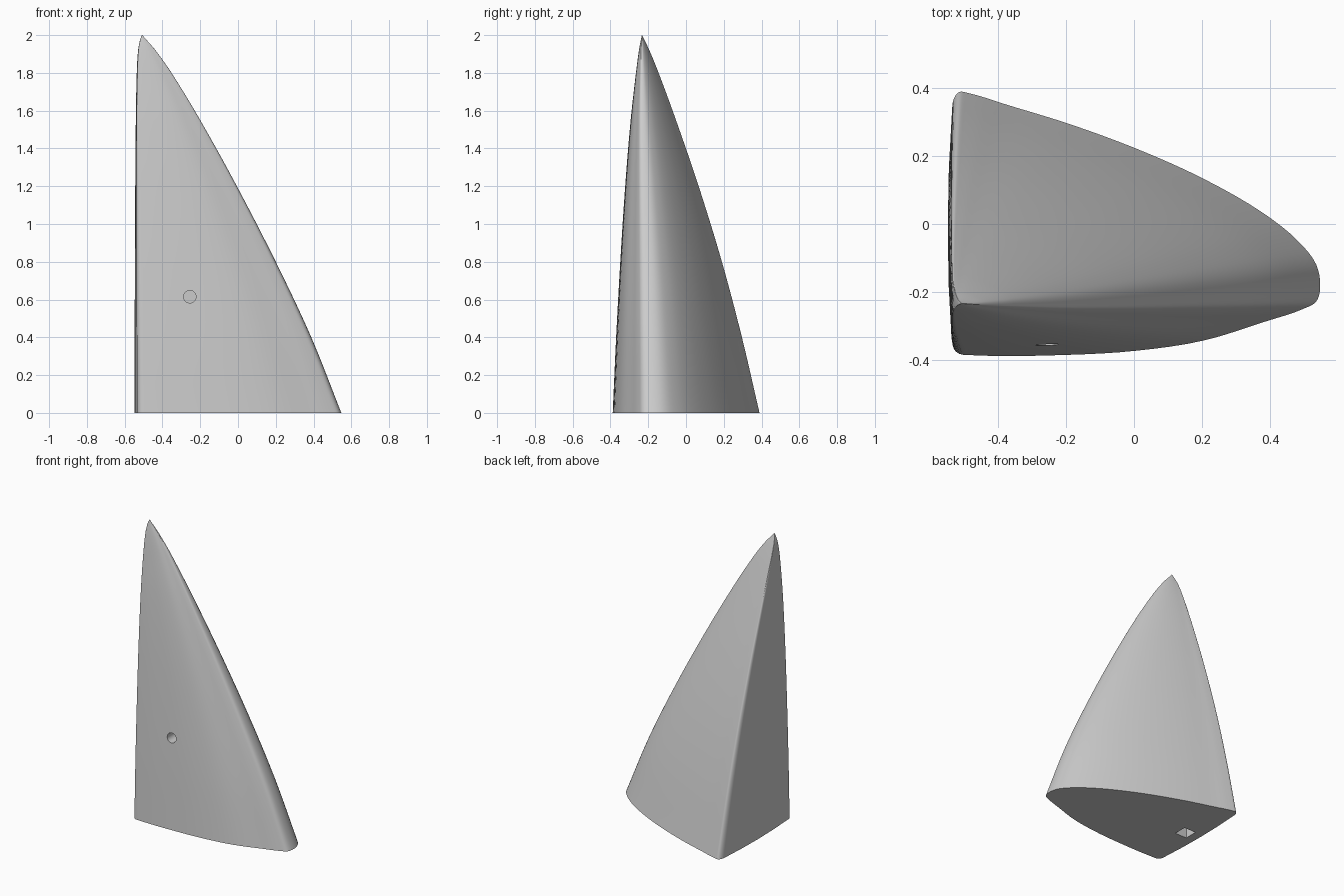
import bpy
from mathutils import Vector
from mathutils.geometry import interpolate_bezier

cube = bpy.data.objects.get("Cube")
if cube:
    bpy.data.objects.remove(cube, do_unlink=True)

# One grey material
grey = bpy.data.materials.new("light grey")
grey.use_nodes = True
colour = (0.6, 0.6, 0.6, 1)
grey.diffuse_color = colour
grey.node_tree.nodes["Principled BSDF"].inputs["Base Color"].default_value = colour

# Foot outline, counter-clockwise, from the rounded nose round the flat side
OUTLINE = [(.547, -.19), (.535, -.12), (.48, -.05), (.38, .03), (.2, .133), (0, .222),
           (-.2, .295), (-.38, .35), (-.5, .386), (-.525, .389), (-.541, .37), (-.547, .33),
           (-.547, -.33), (-.541, -.37), (-.525, -.384), (-.49, -.388), (-.2, -.387), (0, -.375),
           (.2, -.345), (.38, -.29), (.5, -.25), (.535, -.23)]

# Extents by height: z, x min, x max, y min, y max
RAILS = [(0, -.547, .547, -.388, .389), (.4, -.547, .388, -.37, .296),
         (.8, -.546, .2, -.348, .19), (1.2, -.544, -.006, -.322, .067),
         (1.55, -.541, -.2, -.293, -.053), (1.8, -.536, -.352, -.265, -.145),
         (1.92, -.529, -.437, -.249, -.194), (1.98, -.517, -.489, -.238, -.223),
         (2, -.508, -.506, -.234, -.232)]


def smooth_loop(points, steps):
    """Closed curve through the points, with handles fitted to each span."""
    pts = [Vector(p) for p in points]
    n = len(pts)
    unit = [(pts[(i + 1) % n] - p).normalized() for i, p in enumerate(pts)]
    tangent = [(unit[i - 1] + unit[i]).normalized() for i in range(n)]
    loop = []
    for i, a in enumerate(pts):
        j = (i + 1) % n
        b = pts[j]
        reach = (b - a).length / 3
        loop += interpolate_bezier(a, a + tangent[i] * reach, b - tangent[j] * reach, b, steps + 1)[:-1]
    return loop


def rail_slope(i, k):
    a, b = RAILS[max(i - 1, 0)], RAILS[min(i + 1, len(RAILS) - 1)]
    return (b[k] - a[k]) / (b[0] - a[0])


def rail_rows(steps):
    """Heights and extents, blended smoothly between the rails."""
    rows = []
    for i in range(len(RAILS) - 1):
        a, b = RAILS[i], RAILS[i + 1]
        h = b[0] - a[0]
        for s in range(steps):
            t = s / steps
            u = 1 - t
            row = [a[0] + h * t]
            for k in range(1, 5):
                p = a[k] + rail_slope(i, k) * h / 3
                q = b[k] - rail_slope(i + 1, k) * h / 3
                row.append(a[k] * u**3 + 3 * p * u * u * t + 3 * q * u * t * t + b[k] * t**3)
            rows.append(row)
    return rows + [RAILS[-1]]


# Fin body: the foot outline lofted up to the tip
loop = smooth_loop(OUTLINE, 4)
rows = rail_rows(5)
x0, x1 = min(p.x for p in loop), max(p.x for p in loop)
y0, y1 = min(p.y for p in loop), max(p.y for p in loop)
n = len(loop)
verts, faces = [], [list(range(n))[::-1]]
for z, xa, xb, ya, yb in rows:
    for p in loop:
        verts.append((xa + (xb - xa) * (p.x - x0) / (x1 - x0),
                      ya + (yb - ya) * (p.y - y0) / (y1 - y0), z))
for r in range(len(rows) - 1):
    for i in range(n):
        j = (i + 1) % n
        faces.append([r * n + i, r * n + j, (r + 1) * n + j, (r + 1) * n + i])
faces.append([(len(rows) - 1) * n + i for i in range(n)])

mesh = bpy.data.meshes.new("fin_body")
mesh.from_pydata(verts, [], faces)
mesh.materials.append(grey)
fin = bpy.data.objects.new("fin_body", mesh)
bpy.context.collection.objects.link(fin)


def cut(cutter):
    """Subtract the cutter from the fin, then discard it."""
    cutter.data.materials.append(grey)
    cutter.hide_render = True
    mod = fin.modifiers.new("hole", "BOOLEAN")
    mod.object = cutter
    mod.operation = "DIFFERENCE"
    mod.solver = "EXACT"
    bpy.ops.object.select_all(action="DESELECT")
    fin.select_set(True)
    bpy.context.view_layer.objects.active = fin
    bpy.ops.object.modifier_apply(modifier=mod.name)
    bpy.data.objects.remove(cutter, do_unlink=True)


# Round hole in the front
bpy.ops.mesh.primitive_cylinder_add(vertices=32, radius=.033, depth=.2,
                                    location=(-.255, -.37, .615), rotation=(1.5708, 0, 0))
cut(bpy.context.object)

# Square socket under the foot
bpy.ops.mesh.primitive_cube_add(size=1, location=(-.44, -.02, 0))
socket = bpy.context.object
socket.scale = (.09, .09, .3)
cut(socket)

bpy.ops.object.shade_smooth_by_angle(angle=.6)
